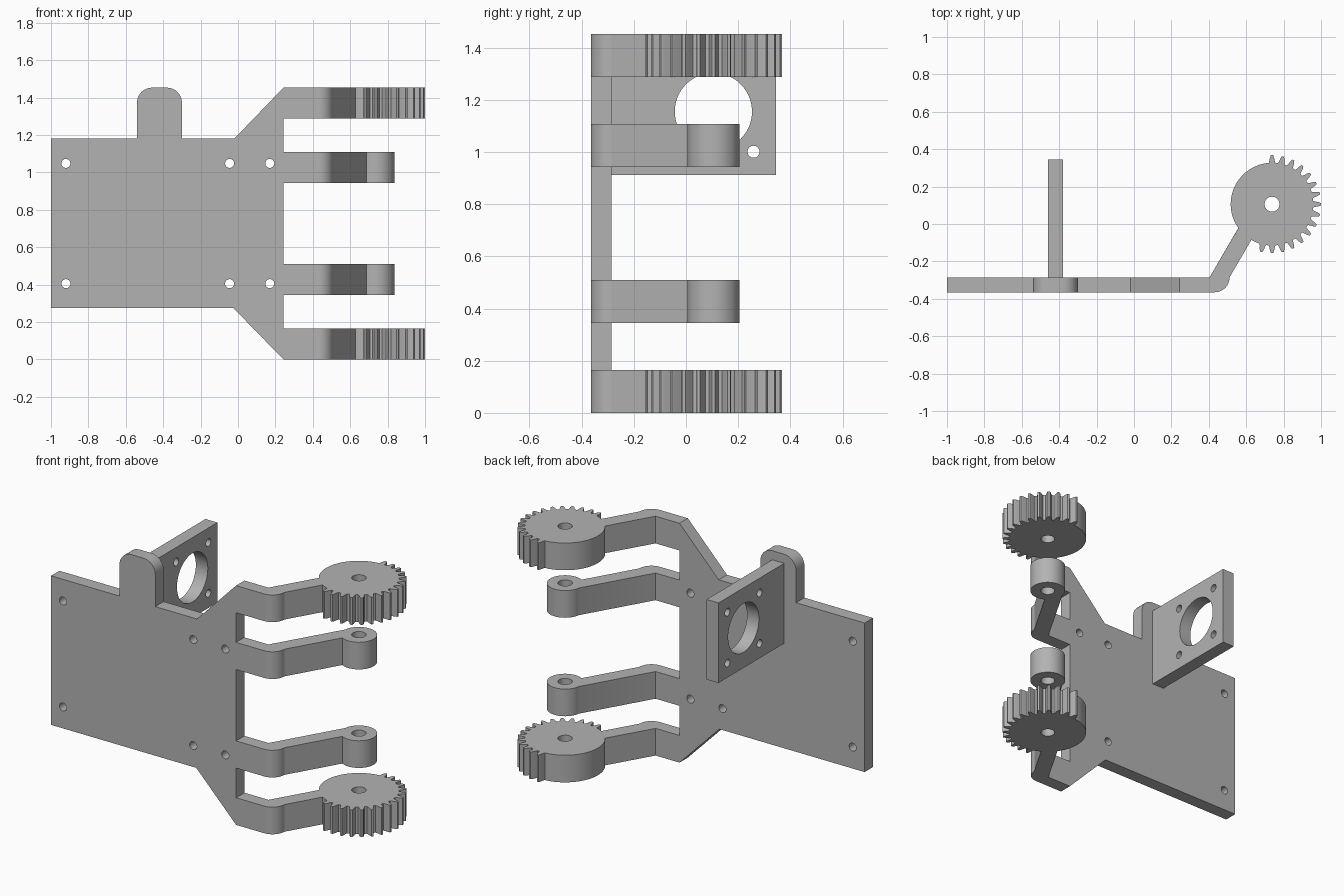
import bpy
import bmesh
from math import sin, cos, asin, radians, degrees

if "Cube" in bpy.data.objects:
    bpy.data.objects.remove(bpy.data.objects["Cube"])

grey = bpy.data.materials.new("plain grey")
grey.use_nodes = True
tone = (0.45, 0.45, 0.45, 1)
grey.diffuse_color = tone
grey.node_tree.nodes["Principled BSDF"].inputs["Base Color"].default_value = tone


def arc(cx, cy, r, start, end, steps=16):
    """Points along a circular arc, angles in degrees."""
    angles = [radians(start + (end - start) * i / steps) for i in range(steps + 1)]
    return [(cx + r * cos(a), cy + r * sin(a)) for a in angles]


def hole(cx, cy, r, steps=32):
    return arc(cx, cy, r, 0, 360, steps)[:-1]


def extrude(name, outlines, axis, low, high):
    """Fill an outline with holes and extrude it along an axis."""
    curve = bpy.data.curves.new(name, 'CURVE')
    curve.dimensions = '2D'
    curve.fill_mode = 'BOTH'
    curve.extrude = (high - low) / 2
    for outline in outlines:
        spline = curve.splines.new('POLY')
        spline.points.add(len(outline) - 1)
        for point, (u, v) in zip(spline.points, outline):
            point.co = (u, v, 0, 1)
        spline.use_cyclic_u = True
    helper = bpy.data.objects.new(name + " outline", curve)
    bpy.context.collection.objects.link(helper)
    bpy.context.view_layer.update()
    mesh = bpy.data.meshes.new_from_object(helper)
    bpy.data.objects.remove(helper)

    bm = bmesh.new()
    bm.from_mesh(mesh)
    middle = (low + high) / 2
    for vert in bm.verts:
        u, v, w = vert.co
        w += middle
        vert.co = {'X': (w, u, v), 'Y': (u, w, v), 'Z': (u, v, w)}[axis]
    bmesh.ops.remove_doubles(bm, verts=bm.verts, dist=0.0001)
    bmesh.ops.recalc_face_normals(bm, faces=bm.faces)
    bm.to_mesh(mesh)
    bm.free()

    mesh.name = name
    mesh.materials.clear()
    mesh.materials.append(grey)
    obj = bpy.data.objects.new(name, mesh)
    bpy.context.collection.objects.link(obj)
    bpy.ops.object.select_all(action='DESELECT')
    obj.select_set(True)
    bpy.context.view_layer.objects.active = obj
    bpy.ops.object.shade_smooth_by_angle(angle=radians(25))
    return obj


FRONT, BACK = -0.365, -0.285
EDGE = 0.243          # right edge of the plate, where the arms start
TOP = 1.453
PX, PY = 0.738, 0.106  # pivot shared by all arms

# Back plate with tapered corners and a rounded tab
tab = arc(-0.38, TOP - 0.08, 0.08, 0, 90, 8) + arc(-0.46, TOP - 0.08, 0.08, 90, 180, 8)
plate = [(-1, 0.275), (-0.025, 0.275), (EDGE, 0), (EDGE, TOP), (-0.02, 1.18),
         (-0.3, 1.18)] + tab + [(-0.54, 1.18), (-1, 1.18)]
screws = [hole(x, z, 0.024) for x in (-0.92, -0.045, 0.17) for z in (0.405, 1.048)]
extrude("back_plate", [plate] + screws, 'Y', FRONT, BACK)

# Square motor mount standing behind the tab
MY, MZ = 0.105, 1.155
mount = [(BACK, 0.912), (0.345, 0.912), (0.345, 1.398), (BACK, 1.398)]
bolts = [hole(MY + i * 0.154, MZ + j * 0.154, 0.023) for i in (-1, 1) for j in (-1, 1)]
extrude("motor_mount", [mount, hole(MY, MZ, 0.148, 64)] + bolts, 'X', -0.46, -0.38)


# Bent arms ending in a round boss or a partly toothed gear
def arm_outline(head, radius):
    end = 240 - degrees(asin(0.092 / radius))
    bend = arc(0.431, BACK, 0.08, -90, 0, 12)
    return [(EDGE, FRONT)] + bend + head(radius, end) + [(0.404, BACK), (EDGE, BACK)]


def boss_head(radius, end):
    return arc(PX, PY, radius, -120, end, 48)


def gear_head(radius, end):
    pitch = 360 / 28
    tooth = [(-0.36, 0), (-0.27, 0.012), (-0.2, 0.028), (-0.1, 0.041),
             (0.1, 0.041), (0.2, 0.028), (0.27, 0.012), (0.36, 0)]
    points = arc(PX, PY, radius, -120, -110, 2)
    for k in range(-8, 8):
        for turn, rise in tooth:
            a = radians((k + turn) * pitch)
            points.append((PX + (radius + rise) * cos(a), PY + (radius + rise) * sin(a)))
    return points + arc(PX, PY, radius, 98, end, 28)


bore = hole(PX, PY, 0.04)
gear_arm = arm_outline(gear_head, 0.221)
boss_arm = arm_outline(boss_head, 0.1)
for name, outline, low, high in (("lower_gear_arm", gear_arm, 0, 0.165),
                                 ("lower_pivot_arm", boss_arm, 0.345, 0.51),
                                 ("upper_pivot_arm", boss_arm, 0.943, 1.108),
                                 ("upper_gear_arm", gear_arm, TOP - 0.165, TOP)):
    extrude(name, [outline, bore], 'Z', low, high)
